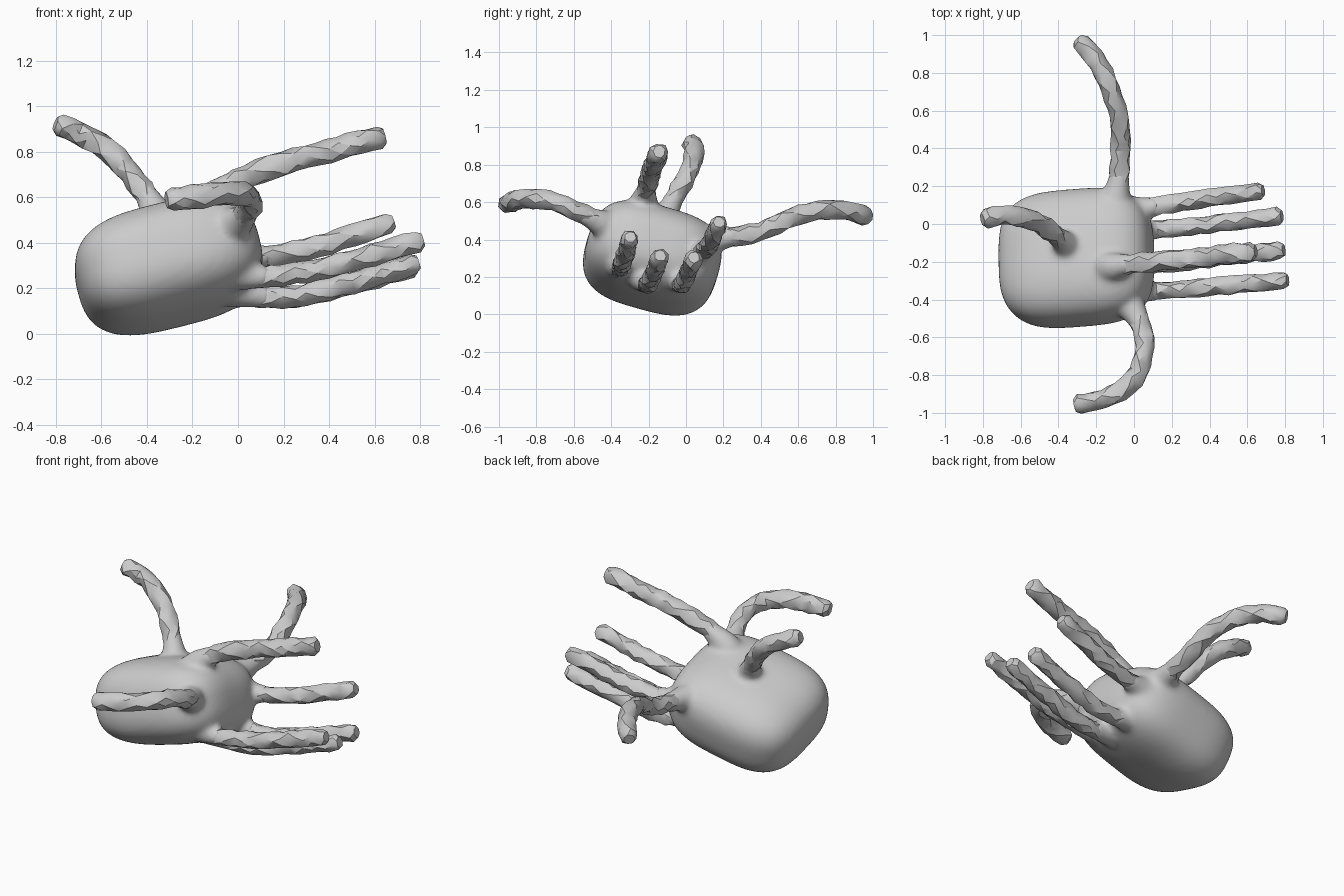
import bpy, bmesh, math, random
from mathutils import Vector, Matrix

if "Cube" in bpy.data.objects:
    bpy.data.objects.remove(bpy.data.objects["Cube"])

random.seed(4)
grey = bpy.data.materials.new("plain_grey")
grey.diffuse_color = (0.6, 0.6, 0.6, 1)
grey.use_nodes = True
grey.node_tree.nodes["Principled BSDF"].inputs["Base Color"].default_value = grey.diffuse_color
CENTRE = Vector((-0.305, -0.18, 0.302))


def finish(bm, name, angle):
    bmesh.ops.recalc_face_normals(bm, faces=bm.faces)
    me = bpy.data.meshes.new(name)
    bm.to_mesh(me)
    bm.free()
    me.materials.append(grey)
    ob = bpy.data.objects.new(name, me)
    bpy.context.collection.objects.link(ob)
    bpy.ops.object.select_all(action='DESELECT')
    ob.select_set(True)
    bpy.context.view_layer.objects.active = ob
    bpy.ops.object.shade_smooth_by_angle(angle=math.radians(angle))
    return ob


def add_box(bm):
    """Soft rounded box, tilted up toward +x and rolled down toward +y."""
    box = bmesh.new()
    bmesh.ops.create_cube(box, size=2)
    bmesh.ops.subdivide_edges(box, edges=box.edges, cuts=19, use_grid_fill=True)
    x = Vector((1, 0.08, 0.25)).normalized()
    y = Vector((0, math.cos(0.27), -math.sin(0.27)))
    y = (y - x * y.dot(x)).normalized()
    rot = Matrix((x, y, x.cross(y))).transposed()
    p, q = 3.3, 2.8
    for v in box.verts:
        flat = (abs(v.co.x) ** p + abs(v.co.y) ** p) ** (q / p)
        c = v.co / (flat + abs(v.co.z) ** q) ** (1 / q)
        v.co = rot @ Vector((c.x * 0.412, c.y * 0.362, c.z * 0.25)) + CENTRE
    me = bpy.data.meshes.new("box")
    box.to_mesh(me)
    box.free()
    bm.from_mesh(me)
    bpy.data.meshes.remove(me)


def sample(pts, step=0.05):
    """Smooth path through the given points."""
    pts = [Vector(p) for p in pts]
    ext = [2 * pts[0] - pts[1]] + pts + [2 * pts[-1] - pts[-2]]
    out = []
    for a, b, c, d in zip(ext, ext[1:], ext[2:], ext[3:]):
        n = max(2, round((c - b).length / step))
        for i in range(n):
            t = i / n
            out.append(0.5 * (2 * b + (c - a) * t + (2 * a - 5 * b + 4 * c - d) * t * t
                              + (3 * b - a - 3 * c + d) * t ** 3))
    return out + [pts[-1]]


def add_tube(bm, path, radii, sides, wob=0.0):
    """Capped tube of triangles, optionally wrinkled."""
    rings, u, last = [], None, len(path) - 1
    for i, p in enumerate(path):
        t = (path[min(i + 1, last)] - path[max(i - 1, 0)]).normalized()
        u = t.orthogonal() if u is None else u - t * u.dot(t)
        u.normalize()
        w = t.cross(u)
        ring = []
        for k in range(sides):
            a = math.tau * (k + 0.5 * (i % 2)) / sides + random.uniform(-wob, wob)
            q = radii[i] * (1 + random.uniform(-wob, wob))
            ring.append(bm.verts.new(p + (u * math.cos(a) + w * math.sin(a)) * q))
        rings.append(ring)
    for i, (a, b) in enumerate(zip(rings, rings[1:])):
        for k in range(sides):
            m = (k + 1) % sides
            if i % 2 == 0:
                bm.faces.new((a[k], a[m], b[k]))
                bm.faces.new((a[m], b[m], b[k]))
            else:
                bm.faces.new((a[k], a[m], b[m]))
                bm.faces.new((a[k], b[m], b[k]))
    bm.faces.new(rings[0])
    bm.faces.new(rings[-1])


def make_tentacle(name, pts, r=0.053):
    """Wrinkled faceted tube with a blunt tip."""
    path = sample(pts)
    path.append(path[-1] + (path[-1] - path[-2]).normalized() * 0.025)
    radii = [r] * (len(path) - 1) + [r * 0.65]
    bm = bmesh.new()
    add_tube(bm, path, radii, 7, 0.11)
    finish(bm, name, 30)


tentacles = {
    # Curled tentacles on the top, back and front
    "top_tentacle": [(-.34, -.13, .49), (-.40, -.07, .605), (-.5, 0, .735),
                     (-.61, .04, .835), (-.7, .045, .885), (-.78, .03, .915)],
    "back_tentacle": [(-.1, .12, .4), (-.08, .24, .415), (-.07, .4, .445), (-.08, .57, .52),
                      (-.14, .75, .56), (-.21, .88, .55), (-.28, .96, .525)],
    "front_tentacle": [(-.03, -.42, .47), (.02, -.5, .51), (.055, -.6, .56), (.05, -.7, .60),
                       (0, -.82, .62), (-.12, -.91, .61), (-.29, -.955, .59)],
    # Bundle of tentacles reaching toward +x
    "upper_tentacle": [(-.13, -.23, .58), (0, -.21, .675), (.2, -.19, .75),
                       (.4, -.17, .805), (.62, -.145, .865)],
    "side_tentacle_back": [(-.05, .07, .33), (.1, .09, .34), (.25, .115, .36),
                           (.45, .145, .415), (.66, .175, .485)],
    "side_tentacle_inner_back": [(-.05, -.05, .2), (.1, -.03, .165), (.25, -.02, .165),
                                 (.5, .01, .22), (.76, .04, .295)],
    "side_tentacle_inner_front": [(-.05, -.23, .2), (.1, -.215, .165), (.25, -.2, .165),
                                  (.5, -.17, .225), (.77, -.14, .305)],
    "side_tentacle_front": [(-.05, -.36, .27), (.1, -.355, .25), (.25, -.345, .265),
                            (.5, -.325, .32), (.79, -.3, .405)],
}

# Body with flared roots, fused and smoothed into one skin
bm = bmesh.new()
add_box(bm)
for name, pts in tentacles.items():
    make_tentacle(name, pts, 0.049 if name.startswith("side") else 0.053)
    path = sample(pts, 0.04)
    root = [path[0].lerp(CENTRE, 0.3)]
    dist, radii = 0, [0.075]
    for a, b in zip(path, path[1:]):
        if dist > 0.2:
            break
        root.append(a)
        radii.append(0.05 + 0.03 * math.exp(-(dist / 0.1) ** 2))
        dist += (b - a).length
    add_tube(bm, root, radii, 16)
body = finish(bm, "body", 60)
fuse = body.modifiers.new("fuse", 'REMESH')
fuse.mode = 'VOXEL'
fuse.voxel_size = 0.015
fuse.use_smooth_shade = True
soft = body.modifiers.new("soften", 'SMOOTH')
soft.factor = 0.5
soft.iterations = 14
